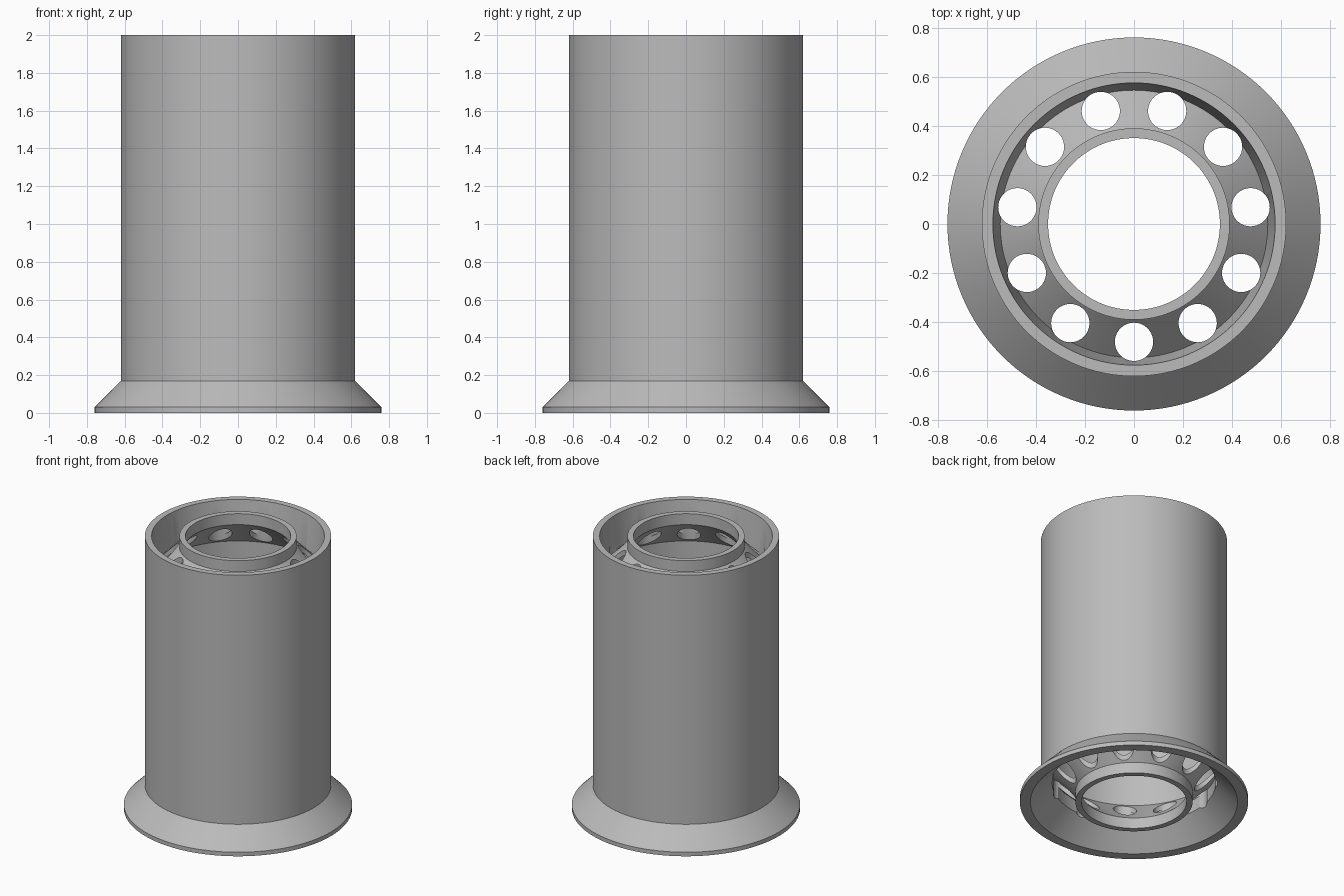
import bpy
import bmesh
from math import pi, cos, sin, radians
from mathutils import Matrix

SEGMENTS = 128
HOLES = 11

default_cube = bpy.data.objects.get("Cube")
if default_cube:
    bpy.data.objects.remove(default_cube, do_unlink=True)


def make_material(name, colour):
    mat = bpy.data.materials.new(name)
    mat.use_nodes = True
    mat.diffuse_color = colour
    mat.node_tree.nodes["Principled BSDF"].inputs["Base Color"].default_value = colour
    return mat


def make_object(name, bm):
    bmesh.ops.recalc_face_normals(bm, faces=bm.faces)
    mesh = bpy.data.meshes.new(name)
    bm.to_mesh(mesh)
    bm.free()
    obj = bpy.data.objects.new(name, mesh)
    bpy.context.collection.objects.link(obj)
    return obj


def lathe(name, profile):
    """Revolve a closed (radius, height) section about z."""
    bm = bmesh.new()
    rings = []
    for i in range(SEGMENTS):
        a = 2 * pi * i / SEGMENTS
        rings.append([bm.verts.new((r * cos(a), r * sin(a), z)) for r, z in profile])
    for i, ring in enumerate(rings):
        after = rings[(i + 1) % SEGMENTS]
        for j in range(len(profile)):
            k = (j + 1) % len(profile)
            bm.faces.new((ring[j], after[j], after[k], ring[k]))
    return make_object(name, bm)


# Outer sleeve and flange, then the top web and collar, the bore and the bottom web
section = [
    (0.69, 0), (0.76, 0), (0.76, 0.03), (0.62, 0.17), (0.62, 2),
    (0.575, 2), (0.545, 1.765), (0.39, 1.92), (0.39, 2), (0.35, 2), (0.35, 1.92),
    (0.575, 1.695), (0.575, 0.305),
    (0.35, 0.08), (0.35, 0), (0.39, 0), (0.39, 0.08), (0.545, 0.235), (0.545, 0.145),
]
sleeve = lathe("flanged_sleeve", section)
sleeve.data.materials.append(make_material("grey metal", (0.5, 0.5, 0.5, 1)))

# Ring of upright holes through both conical webs
bm = bmesh.new()
for i in range(HOLES):
    a = 2 * pi * i / HOLES - pi / 2
    bmesh.ops.create_cone(
        bm, cap_ends=True, segments=40, radius1=0.078, radius2=0.078, depth=3,
        matrix=Matrix.Translation((0.48 * cos(a), 0.48 * sin(a), 1)))
cutter = make_object("hole_cutter", bm)
cutter.hide_render = True

cut = sleeve.modifiers.new("holes", "BOOLEAN")
cut.operation = "DIFFERENCE"
cut.solver = "EXACT"
cut.object = cutter
bpy.ops.object.select_all(action="DESELECT")
sleeve.select_set(True)
bpy.context.view_layer.objects.active = sleeve
bpy.ops.object.modifier_apply(modifier=cut.name)
bpy.data.objects.remove(cutter, do_unlink=True)

bpy.ops.object.shade_smooth_by_angle(angle=radians(25))
